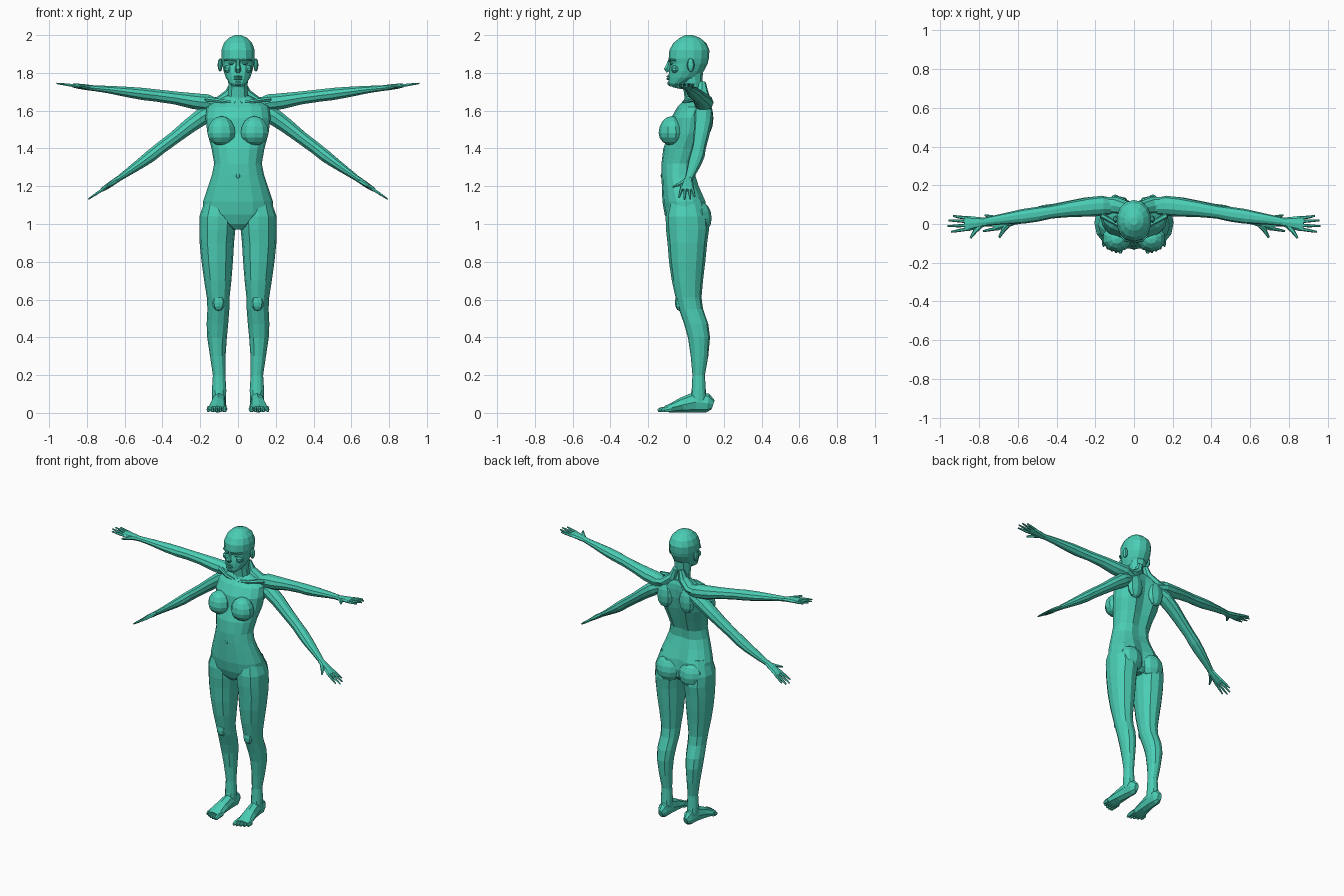
import bpy, bmesh, math
from mathutils import Vector

teal = bpy.data.materials.new("teal")
teal.diffuse_color = (0.069, 0.61, 0.456, 1)


def finish(name, bm, mirror):
    bmesh.ops.recalc_face_normals(bm, faces=bm.faces)
    me = bpy.data.meshes.new(name)
    bm.to_mesh(me)
    bm.free()
    me.materials.append(teal)
    ob = bpy.data.objects.new(name, me)
    bpy.context.collection.objects.link(ob)
    if mirror:
        ob.modifiers.new("mirror", 'MIRROR')
    return ob


def loft(name, rings, mirror=False):
    """Skin a list of equal-length point rings and cap both ends."""
    bm = bmesh.new()
    vs = [[bm.verts.new(p) for p in r] for r in rings]
    n = len(vs[0])
    for a, b in zip(vs, vs[1:]):
        for i in range(n):
            bm.faces.new((a[i], a[(i + 1) % n], b[(i + 1) % n], b[i]))
    bm.faces.new(vs[0])
    bm.faces.new(vs[-1])
    return finish(name, bm, mirror)


def oval(z, cx, hw, yf, yb, n=12, groove=0.0):
    """Horizontal ring from front yf to back yb, with a dent down the back."""
    pts = []
    for i in range(n):
        a = 2 * math.pi * i / n
        s, c = math.sin(a), math.cos(a)
        s = math.copysign(abs(s) ** 0.88, s)
        y = (yf + yb) / 2 - (yb - yf) / 2 * c
        pts.append((cx + hw * s, y - (groove if i == n // 2 else 0), z))
    return pts


def tube(name, path, n=8, hint=(0, 1, 0), mirror=True):
    """Elliptic limb through (x, y, z, side radius, other radius) stations."""
    P = [Vector(p[:3]) for p in path]
    rings = []
    for i, p in enumerate(path):
        d = (P[min(i + 1, len(P) - 1)] - P[max(i - 1, 0)]).normalized()
        side = Vector(hint)
        side = (side - d * side.dot(d)).normalized()
        up = d.cross(side)
        rings.append([P[i] + side * p[3] * math.cos(2 * math.pi * k / n)
                      + up * p[4] * math.sin(2 * math.pi * k / n) for k in range(n)])
    return loft(name, rings, mirror)


def blob(name, c, r, seg=10, rows=7, top=1.0, mirror=True):
    """Faceted ellipsoid, upper half stretched by top."""
    bm = bmesh.new()
    bmesh.ops.create_uvsphere(bm, u_segments=seg, v_segments=rows, radius=1)
    for v in bm.verts:
        z = v.co.z * (top if v.co.z > 0 else 1)
        v.co = (c[0] + v.co.x * r[0], c[1] + v.co.y * r[1], c[2] + z * r[2])
    return finish(name, bm, mirror)


# Torso: crotch to neck base, with a spine groove
loft("torso", [oval(z, 0, hw, yf, yb, 16, g) for z, hw, yf, yb, g in [
    (0.97, .03, -.07, .07, 0), (1.0, .10, -.095, .10, .01), (1.05, .188, -.113, .12, .03),
    (1.12, .185, -.125, .112, .03), (1.2, .158, -.128, .075, .012), (1.26, .138, -.13, .055, .012),
    (1.32, .126, -.13, .06, .015), (1.4, .14, -.12, .09, .02), (1.48, .162, -.09, .118, .025),
    (1.56, .172, -.08, .135, .025), (1.62, .165, -.045, .135, .02), (1.655, .11, -.01, .125, .01),
    (1.68, .06, .0, .11, 0)]])
blob("navel", (0, -.128, 1.255), (.011, .006, .014), 8, 5, mirror=False)
blob("breast", (.088, -.075, 1.482), (.077, .07, .066), 10, 8, 1.35)
blob("buttock", (.088, .066, 1.03), (.088, .07, .085), 10, 8, 1.1)
blob("shoulder_blade", (.085, .112, 1.56), (.06, .033, .085), 8, 6)
tube("collarbone", [(.015, -.012, 1.642, .01, .01), (.08, -.005, 1.65, .011, .011),
                    (.17, .045, 1.662, .014, .014)], 6)
tube("trapezius", [(.02, .085, 1.75, .02, .02), (.04, .085, 1.69, .035, .03),
                   (.10, .095, 1.645, .045, .03), (.16, .1, 1.64, .04, .03)])

# Neck and head
loft("neck", [oval(z, 0, hw, yf, yb, 10) for z, hw, yf, yb in [
    (1.62, .075, -.015, .11), (1.67, .058, -.008, .1), (1.72, .052, -.014, .083),
    (1.8, .058, -.03, .09)]])
loft("head", [oval(z, 0, hw, yf, yb, 14) for z, hw, yf, yb in [
    (1.728, .025, -.085, -.035), (1.745, .047, -.093, .0), (1.775, .066, -.093, .065),
    (1.81, .078, -.09, .095), (1.85, .086, -.083, .115), (1.875, .09, -.092, .121),
    (1.92, .09, -.088, .124), (1.957, .077, -.068, .108), (1.985, .05, -.035, .075),
    (2.0, .018, -.005, .035)]])
tube("nose", [(0, -.084, 1.875, .009, .008), (0, -.093, 1.845, .01, .012),
              (0, -.102, 1.82, .017, .017), (0, -.093, 1.806, .014, .012)], 6, (1, 0, 0), False)
for part, z, r in (("upper_lip", 1.781, .006), ("lower_lip", 1.768, .007)):
    tube(part, [(-.026, -.082, z - .002, .003, .003), (0, -.095, z, r + .003, r),
                (.026, -.082, z - .002, .003, .003)], 6, mirror=False)
blob("chin", (0, -.08, 1.745), (.022, .018, .016), 8, 5, mirror=False)
tube("brow", [(.012, -.09, 1.864, .006, .006), (.042, -.084, 1.872, .008, .006),
              (.07, -.058, 1.866, .006, .005)], 6)
blob("eye", (.036, -.076, 1.85), (.015, .01, .008), 8, 5)
blob("cheek", (.05, -.056, 1.82), (.026, .023, .022), 8, 5)
blob("ear", (.095, .025, 1.842), (.013, .02, .036), 8, 6)

# Legs
loft("leg", [oval(z, cx, hw, yf, yb) for z, cx, hw, yf, yb in [
    (1.14, .105, .065, -.085, .08), (1.04, .108, .096, -.108, .115), (.97, .109, .095, -.106, .122),
    (.9, .112, .091, -.098, .112), (.8, .11, .083, -.09, .102), (.7, .107, .072, -.075, .09),
    (.61, .105, .06, -.055, .082), (.55, .104, .058, -.038, .09), (.47, .109, .057, -.01, .118),
    (.4, .111, .052, .01, .127), (.3, .107, .041, .025, .118), (.2, .1, .033, .034, .1),
    (.12, .1, .038, .03, .105), (.06, .1, .036, .02, .112)]], True)
blob("kneecap", (.103, -.035, .585), (.034, .024, .045), 8, 6)

# Feet and toes
tube("foot", [(.097, .143, .042, .016, .026), (.098, .115, .052, .034, .05), (.1, .05, .057, .037, .055),
              (.106, -.02, .042, .044, .04), (.112, -.08, .026, .052, .024),
              (.113, -.112, .02, .05, .016)], 8, (1, 0, 0))
for i in range(5):
    x, w = .07 + .0215 * i, .014 if i == 0 else .009
    tip = -.15 + (0, .001, .009, .02, .034)[i]
    tube(f"toe_{i + 1}", [(x, -.075, .022, w, .016), (x + .001, tip + .015, .017, w, .014),
                          (x + .001, tip, .013, w * .6, .008)], 6, (1, 0, 0))


# Two pairs of arms, each with a hand
def hand(level, wrist, direction):
    w, d = Vector(wrist), Vector(direction).normalized()

    def at(u, v, a, b):
        p = w + d * u
        return (p.x, p.y + v, p.z, a, b)
    tube(level + "_palm", [at(-.02, .002, .021, .015), at(.03, 0, .03, .015),
                           at(.075, -.002, .039, .013), at(.097, -.004, .036, .009)])
    for i, (v0, v1, tip) in enumerate([(.026, .04, .155), (.008, .018, .178),
                                       (-.012, -.012, .183), (-.031, -.042, .165)]):
        tube(f"{level}_finger_{i + 1}", [at(.08, v0, .009, .009), at(.125, (v0 + v1) / 2, .008, .008),
                                         at(tip, v1, .005, .004)], 6)
    tube(level + "_thumb", [at(.005, -.01, .014, .012), at(.04, -.042, .012, .011),
                            at(.065, -.078, .006, .005)], 6, (1, 0, 0))


tube("upper_arm_pair", [
    (.10, .09, 1.625, .04, .035), (.165, .094, 1.643, .052, .046), (.23, .088, 1.65, .05, .044),
    (.33, .077, 1.667, .041, .036), (.43, .062, 1.68, .034, .034), (.5, .05, 1.688, .038, .034),
    (.57, .04, 1.697, .038, .03), (.68, .025, 1.711, .028, .021), (.77, .012, 1.72, .021, .015)], 10)
hand("upper", (.78, .008, 1.721), (1, -.04, .13))
tube("lower_arm_pair", [
    (.11, .09, 1.61, .04, .035), (.18, .093, 1.575, .051, .048), (.25, .09, 1.525, .047, .042),
    (.33, .08, 1.462, .041, .036), (.41, .069, 1.402, .036, .034), (.46, .06, 1.362, .039, .034),
    (.51, .048, 1.325, .037, .029), (.58, .03, 1.276, .028, .021), (.635, .014, 1.238, .021, .015)], 10)
hand("lower", (.642, .01, 1.233), (.83, -.03, -.56))
